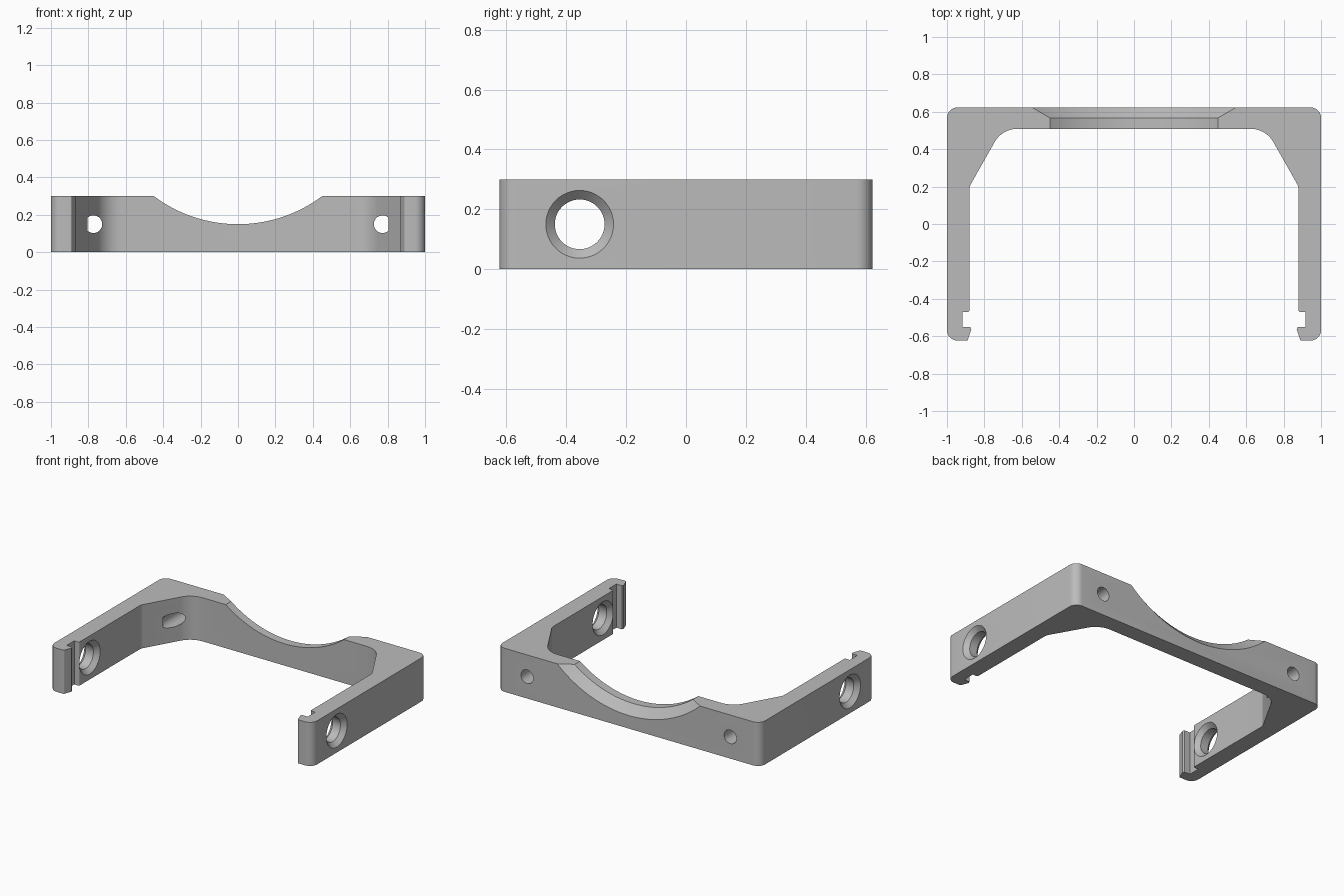
import bpy, bmesh
from math import pi, sin, cos, tan, radians
from mathutils import Vector

if "Cube" in bpy.data.objects:
    bpy.data.objects.remove(bpy.data.objects["Cube"])

HEIGHT = 0.3

grey = bpy.data.materials.new("plain_grey")
grey.use_nodes = True
grey.diffuse_color = (0.5, 0.5, 0.5, 1)
grey.node_tree.nodes["Principled BSDF"].inputs["Base Color"].default_value = (0.5, 0.5, 0.5, 1)


def make_object(name, bm):
    bmesh.ops.recalc_face_normals(bm, faces=bm.faces)
    mesh = bpy.data.meshes.new(name)
    bm.to_mesh(mesh)
    bm.free()
    mesh.materials.append(grey)
    obj = bpy.data.objects.new(name, mesh)
    bpy.context.collection.objects.link(obj)
    return obj


def rounded(corners, steps=8):
    """Turn (x, y, radius) corners into an outline with filleted corners."""
    outline = []
    for i, (x, y, r) in enumerate(corners):
        p = Vector((x, y))
        if r == 0:
            outline.append(p)
            continue
        a = (Vector(corners[i - 1][:2]) - p).normalized()
        b = (Vector(corners[(i + 1) % len(corners)][:2]) - p).normalized()
        half = a.angle(b) / 2
        start, end = p + a * r / tan(half), p + b * r / tan(half)
        centre = p + (a + b).normalized() * r / sin(half)
        u, v = start - centre, end - centre
        sweep = u.angle(v)
        for k in range(steps + 1):
            t = k / steps
            outline.append(centre + (u * sin((1 - t) * sweep) + v * sin(t * sweep)) / sin(sweep))
    return outline


def lathe(name, profile, axis, centre, sides):
    """Solid of revolution from (distance along axis, radius) pairs."""
    axis, up = Vector(axis), Vector((0, 0, 1))
    side = axis.cross(up)
    bm = bmesh.new()
    rings = []
    for d, r in profile:
        rings.append([bm.verts.new(Vector(centre) + axis * d
                                   + (up * cos(t) + side * sin(t)) * r)
                      for t in (2 * pi * k / sides for k in range(sides))])
    for lower, upper in zip(rings, rings[1:]):
        for k in range(sides):
            n = (k + 1) % sides
            bm.faces.new((lower[k], lower[n], upper[n], upper[k]))
    bm.faces.new(rings[0])
    bm.faces.new(rings[-1])
    return make_object(name, bm)


# Frame: half outline from the back middle, round the arm and its hook, to the inner back wall
half = [
    (1, 0.623, 0.055), (1, -0.623, 0.055),
    (0.89, -0.623, 0.008), (0.87, -0.565, 0), (0.875, -0.552, 0),
    (0.917, -0.552, 0), (0.917, -0.47, 0),
    (0.88, -0.47, 0.008), (0.88, 0.2, 0.06), (0.705, 0.509, 0.139),
]
mirrored = [(-x, y, r) for x, y, r in reversed(half)]
bm = bmesh.new()
base = bm.faces.new([bm.verts.new((p.x, p.y, 0)) for p in rounded(half + mirrored)])
top = bmesh.ops.extrude_face_region(bm, geom=[base])["geom"]
bmesh.ops.translate(bm, vec=(0, 0, HEIGHT),
                    verts=[e for e in top if isinstance(e, bmesh.types.BMVert)])
frame = make_object("bracket_frame", bm)

# Cutters: round saddle with a flared back edge
cutters = [lathe("saddle_cutter", [(0.4, 0.75), (0.568, 0.75), (0.623, 0.81), (0.678, 0.87)],
                 (0, 1, 0), (0, 0, 0.9), 160)]
for s in (-1, 1):
    # screw hole through the back wall, stopping in the sloped corner
    cutters.append(lathe("screw_hole_cutter", [(0.334, 0.047), (0.7, 0.047)],
                         (0, 1, 0), (0.773 * s, 0, 0.15), 32))
    # arm hole, countersunk on both faces
    cutters.append(lathe("arm_hole_cutter",
                         [(0.85, 0.143), (0.91, 0.083), (0.97, 0.083), (1.03, 0.143)],
                         (s, 0, 0), (0, -0.355, 0.15), 48))

for cutter in cutters:
    mod = frame.modifiers.new(cutter.name, 'BOOLEAN')
    mod.operation = 'DIFFERENCE'
    mod.solver = 'EXACT'
    mod.object = cutter

# Bake the cuts and drop the cutters
graph = bpy.context.evaluated_depsgraph_get()
result = bpy.data.meshes.new_from_object(frame.evaluated_get(graph))
frame.modifiers.clear()
frame.data = result
for cutter in cutters:
    bpy.data.objects.remove(cutter)
result.materials.clear()
result.materials.append(grey)
for face in result.polygons:
    face.material_index = 0

bpy.ops.object.select_all(action='DESELECT')
frame.select_set(True)
bpy.context.view_layer.objects.active = frame
bpy.ops.object.shade_smooth_by_angle(angle=radians(25))
